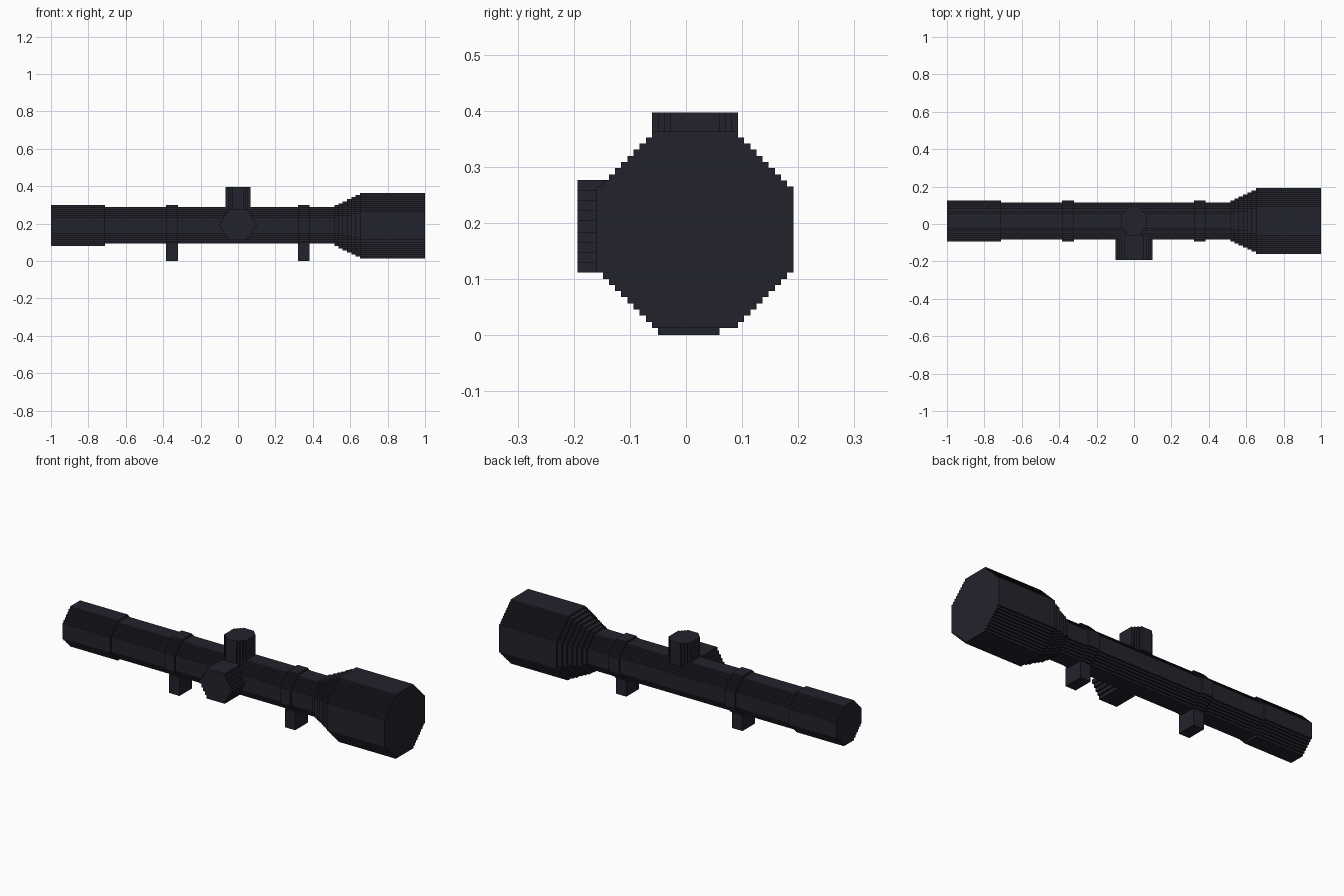
import bpy, bmesh
from mathutils import Vector

if "Cube" in bpy.data.objects:
    bpy.data.objects.remove(bpy.data.objects["Cube"])

V = 0.01095            # size of one stair step
CY, CZ = 0.016, 0.188  # tube axis

mat = bpy.data.materials.new("dark_gunmetal")
mat.diffuse_color = (0.0165, 0.0165, 0.0255, 1)
mat.use_nodes = True
mat.node_tree.nodes["Principled BSDF"].inputs["Base Color"].default_value = mat.diffuse_color


def stepped_profile(ra, rb, fa, fb, n):
    """Stair-stepped octagon: half sizes ra, rb, flat half lengths fa, fb, n steps per corner."""
    da, db = (ra - fa) / n, (rb - fb) / n
    corner = []
    for k in range(n):
        corner += [(ra - k * da, fb + k * db), (ra - (k + 1) * da, fb + k * db)]
    corner.append((fa, rb))
    q2 = [(-a, b) for a, b in reversed(corner)]
    q3 = [(-a, -b) for a, b in corner]
    q4 = [(a, -b) for a, b in reversed(corner)]
    return corner + q2 + q3 + q4


def prism(name, profile, origin, u, w, axis, length):
    """Extrude a profile lying in the u, w plane along axis."""
    origin, u, w, axis = map(Vector, (origin, u, w, axis))
    bm = bmesh.new()
    face = bm.faces.new([bm.verts.new(origin + u * a + w * b) for a, b in profile])
    ext = bmesh.ops.extrude_face_region(bm, geom=[face])
    bmesh.ops.translate(bm, vec=axis * length,
                        verts=[g for g in ext["geom"] if isinstance(g, bmesh.types.BMVert)])
    bmesh.ops.recalc_face_normals(bm, faces=bm.faces)
    mesh = bpy.data.meshes.new(name)
    bm.to_mesh(mesh)
    bm.free()
    mesh.materials.append(mat)
    obj = bpy.data.objects.new(name, mesh)
    bpy.context.collection.objects.link(obj)
    return obj


def barrel(name, x0, x1, r):
    """Stepped octagonal section along x, r in steps."""
    f = round(r * 0.414)
    prism(name, stepped_profile(r * V, r * V, f * V, f * V, r - f),
          (x0, CY, CZ + (0.003 if r < 11 else 0)), (0, 1, 0), (0, 0, 1), (1, 0, 0), x1 - x0)


# Tube and eyepiece
barrel("main_tube", -0.71, 0.52, 9)
barrel("eyepiece", -1.0, -0.71, 10)

# Flared front bell
edges = [0.515, 0.537, 0.56, 0.583, 0.606, 0.629, 0.652, 1.0]
for i in range(7):
    name = "objective_bell" if i == 6 else "bell_flare_step"
    barrel(name, edges[i], edges[i + 1], 10 + i)

# Mount rings with square feet
for x0, x1 in ((-0.385, -0.32), (0.32, 0.382)):
    barrel("mount_ring", x0, x1, 10)
    prism("mount_foot", [(-0.05, 0), (0.06, 0), (0.06, 0.1), (-0.05, 0.1)],
          (x0, 0, 0), (0, 1, 0), (0, 0, 1), (1, 0, 0), x1 - x0)

# Adjustment knobs on top and front
prism("top_knob", stepped_profile(6 * V, 7 * V, 3 * V, 4 * V, 3),
      (0, CY, 0.27), (1, 0, 0), (0, 1, 0), (0, 0, 1), 0.127)
prism("side_knob", stepped_profile(9 * V, 7.5 * V, 5 * V, 1 * V, 4),
      (0, -0.06, 0.194), (1, 0, 0), (0, 0, 1), (0, -1, 0), 0.133)
